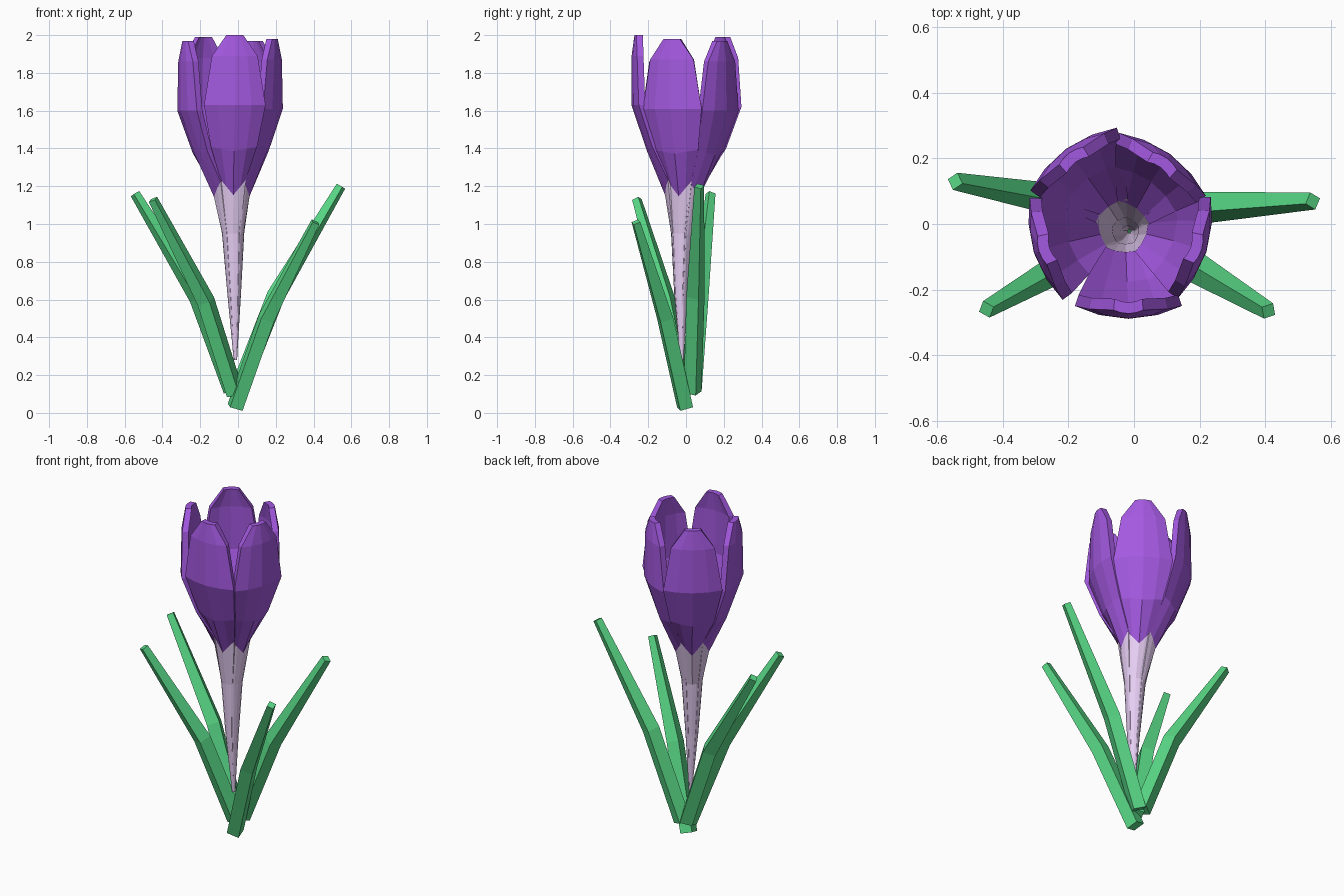
import bpy, bmesh
from math import radians, pi, sin, cos
from mathutils import Vector, Matrix

if "Cube" in bpy.data.objects:
    bpy.data.objects.remove(bpy.data.objects["Cube"])


def material(name, rgb):
    m = bpy.data.materials.new(name)
    m.diffuse_color = (*rgb, 1)
    m.use_nodes = True
    m.node_tree.nodes["Principled BSDF"].inputs["Base Color"].default_value = m.diffuse_color
    return m


PURPLE = material("petal_purple", (0.37, 0.10, 0.75))
PALE = material("petal_pale", (0.80, 0.62, 0.91))
GREEN = material("leaf_green", (0.10, 0.69, 0.24))


def finish(name, bm, mats):
    bmesh.ops.recalc_face_normals(bm, faces=bm.faces)
    me = bpy.data.meshes.new(name)
    bm.to_mesh(me)
    bm.free()
    for m in mats:
        me.materials.append(m)
    ob = bpy.data.objects.new(name, me)
    bpy.context.collection.objects.link(ob)


# Petal rows: height, outer radius, half width, edge lift, thickness, centre x, centre y
ROWS = [
    (0.28, 0.009, 0.005, 0.00, 0.004, -0.014, -0.022),
    (0.62, 0.034, 0.023, 0.00, 0.012, -0.020, -0.028),
    (0.95, 0.057, 0.038, 0.00, 0.018, -0.026, -0.022),
    (1.15, 0.102, 0.066, 0.08, 0.025, -0.030, -0.008),
    (1.38, 0.205, 0.122, 0.02, 0.030, -0.033, 0.000),
    (1.62, 0.286, 0.163, 0.00, 0.034, -0.033, 0.000),
    (1.88, 0.285, 0.121, 0.00, 0.034, -0.033, 0.000),
    (1.99, 0.270, 0.045, 0.00, 0.034, -0.033, 0.000),
]
COLS = (-1, -0.55, 0, 0.55, 1)


def petal(name, angle, dz, dx, dy):
    bm = bmesh.new()
    turn = Matrix.Rotation(angle, 3, 'Z')

    def sheet(inner):
        grid = []
        for z, r, w, lift, th, cx, cy in ROWS:
            line = []
            f = min(1, max(0, (z - 0.95) / 0.6))    # petals spread apart upwards
            for c in COLS:
                rad = r - 0.24 * w * c * c - (th if inner else 0)
                p = turn @ Vector((rad, c * w * (0.93 if inner else 1), 0))
                line.append(bm.verts.new((p.x + cx + dx * f, p.y + cy + dy * f,
                                          z + lift * abs(c) + dz * f)))
            grid.append(line)
        return grid

    out, inn = sheet(False), sheet(True)
    nr, nc = len(ROWS), len(COLS)

    def face(vs, row):
        bm.faces.new(vs).material_index = 0 if row >= 3 else 1

    for i in range(nr - 1):
        for j in range(nc - 1):
            for g in (out, inn):
                face((g[i][j], g[i][j + 1], g[i + 1][j + 1], g[i + 1][j]), i)
        for j in (0, nc - 1):
            face((out[i][j], out[i + 1][j], inn[i + 1][j], inn[i][j]), i)
    for i in (0, nr - 1):
        for j in range(nc - 1):
            face((out[i][j], out[i][j + 1], inn[i][j + 1], inn[i][j]), i)
    finish(name, bm, (PURPLE, PALE))


PETALS = [(0.01, 0.016, -0.003), (-0.01, -0.018, 0.004), (-0.02, -0.025, -0.018),
          (0.0, -0.006, -0.002), (-0.02, 0.0, 0.0)]
for k, (dz, dx, dy) in enumerate(PETALS):
    petal(f"petal_{k + 1}", radians(-90 + 72 * k), dz, dx, dy)


# Leaves: four-sided tapering blades bent at the middle
def leaf(name, path, twist, radii=(0.050, 0.051, 0.027)):
    bm = bmesh.new()
    pts = [Vector(p) for p in path]
    rings = []
    for i, p in enumerate(pts):
        t = (pts[min(i + 1, 2)] - pts[max(i - 1, 0)]).normalized()
        side = t.cross(Vector((0, 0, 1))).normalized()
        up = side.cross(t)
        rings.append([bm.verts.new(p + radii[i] * (cos(a) * side + sin(a) * up))
                      for a in (radians(twist) + k * pi / 2 for k in range(4))])
    for a, b in zip(rings, rings[1:]):
        for k in range(4):
            bm.faces.new((a[k], a[(k + 1) % 4], b[(k + 1) % 4], b[k]))
    bm.faces.new(rings[0])
    bm.faces.new(rings[-1])
    finish(name, bm, (GREEN,))


leaf("leaf_right", [(0.00, 0.035, 0.11), (0.20, 0.05, 0.62), (0.545, 0.07, 1.20)], -15)
leaf("leaf_front_right", [(-0.015, -0.005, 0.03), (0.15, -0.11, 0.50), (0.41, -0.265, 1.01)], 0)
leaf("leaf_front_left", [(-0.015, 0.0, 0.10), (-0.17, -0.10, 0.59), (-0.45, -0.26, 1.13)], 10)
leaf("leaf_left", [(-0.03, 0.035, 0.12), (-0.21, 0.07, 0.61), (-0.545, 0.13, 1.16)], 5)
